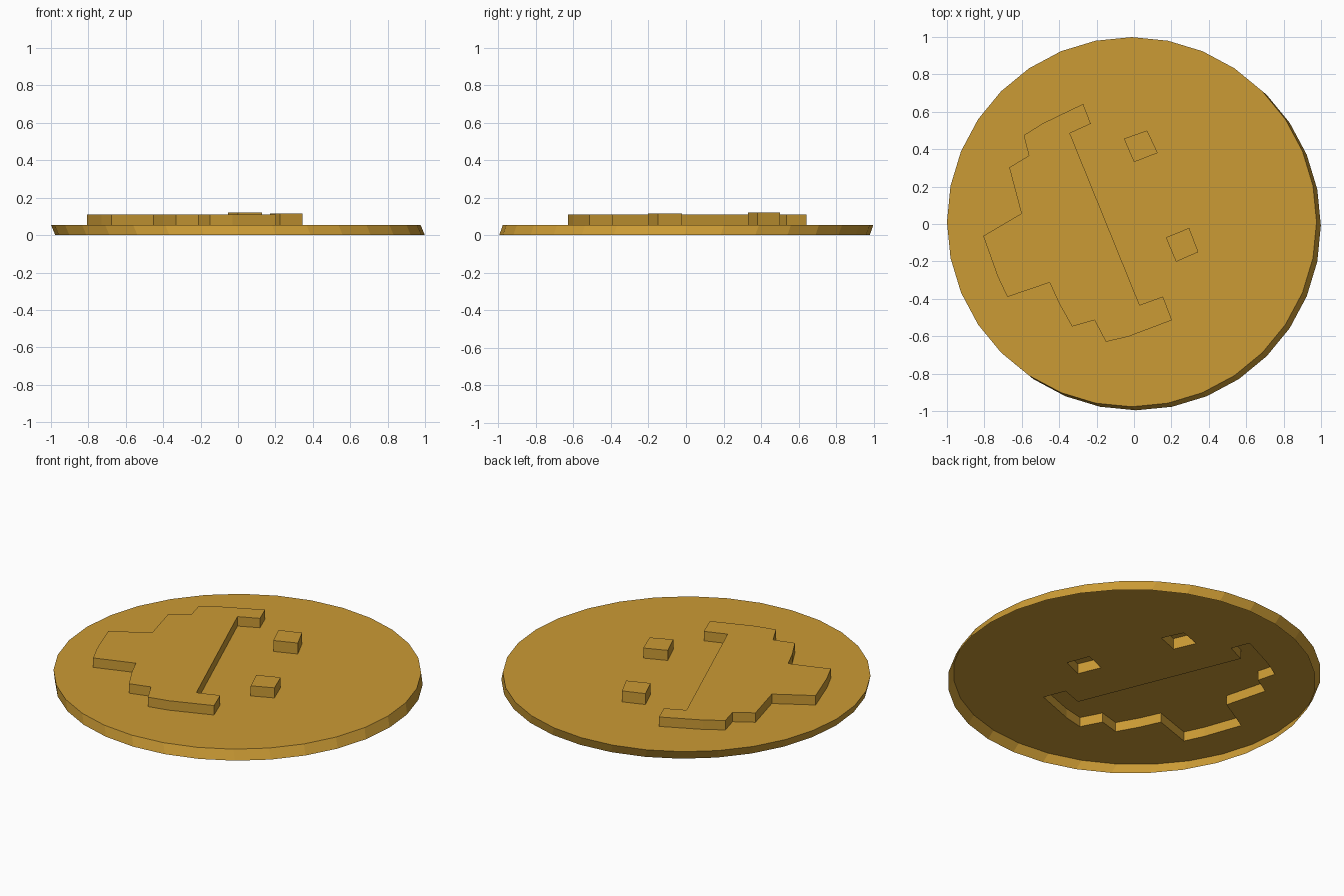
import bpy, bmesh, math

if "Cube" in bpy.data.objects:
    bpy.data.objects.remove(bpy.data.objects["Cube"])

gold = bpy.data.materials.new("gold")
gold.diffuse_color = (0.60, 0.328, 0.035, 1)
gold.use_nodes = True
gold.node_tree.nodes["Principled BSDF"].inputs["Base Color"].default_value = gold.diffuse_color

CAP = 0.055
MOUTH = [(-.272, .642), (-.231, .536), (-.343, .485), (.03, -.433), (.155, -.388),
         (.203, -.514), (-.03, -.602), (-.15, -.63), (-.211, -.514), (-.331, -.548),
         (-.40, -.425), (-.451, -.313), (-.677, -.39), (-.729, -.28), (-.806, -.064),
         (-.602, .056), (-.667, .302), (-.562, .366), (-.59, .474), (-.488, .538)]
UPPER_EYE = [(-.054, .456), (.07, .50), (.127, .38), (0, .331)]
LOWER_EYE = [(.17, -.072), (.295, -.021), (.344, -.15), (.225, -.202)]
RELIEFS = (("mouth", MOUTH, 0.111), ("upper_eye", UPPER_EYE, 0.12),
           ("lower_eye", LOWER_EYE, 0.115))


def loop_verts(bm, outline, z):
    return [bm.verts.new((x, y, z)) for x, y in outline]


def wall(bm, low, high):
    """Join two loops with a band of quads."""
    n = len(low)
    for i in range(n):
        j = (i + 1) % n
        bm.faces.new((low[i], low[j], high[j], high[i]))


def finish(bm, name):
    """Turn every face outward (upper side up, walls away from the part) and link."""
    bm.normal_update()
    bmesh.ops.recalc_face_normals(bm, faces=bm.faces)
    bm.normal_update()
    if sum(f.normal.z * f.calc_area() for f in bm.faces) < 0:
        bmesh.ops.reverse_faces(bm, faces=bm.faces)
    mesh = bpy.data.meshes.new(name)
    bm.to_mesh(mesh)
    bm.free()
    mesh.materials.append(gold)
    bpy.context.collection.objects.link(bpy.data.objects.new(name, mesh))


def circle(cx, cy, r=0.988, n=32):
    return [(cx + r * math.cos(i * math.tau / n), cy + r * math.sin(i * math.tau / n))
            for i in range(n)]


# Disc: thin shell open underneath, slanted rim, cap with openings for the reliefs
bm = bmesh.new()
rim = loop_verts(bm, circle(-0.012, 0.011), CAP)
edges = []
for loop in [rim] + [loop_verts(bm, outline, CAP) for _, outline, _ in RELIEFS]:
    edges += [bm.edges.new((loop[i - 1], loop[i])) for i in range(len(loop))]
bmesh.ops.triangle_fill(bm, use_beauty=True, use_dissolve=False, edges=edges,
                        normal=(0, 0, 1))
wall(bm, loop_verts(bm, circle(0.011, -0.008), 0), rim)
finish(bm, "disc")

# Raised face parts, hollow from below
for name, outline, top in RELIEFS:
    bm = bmesh.new()
    high = loop_verts(bm, outline, top)
    bm.faces.new(high)
    wall(bm, loop_verts(bm, outline, CAP), high)
    finish(bm, name)
